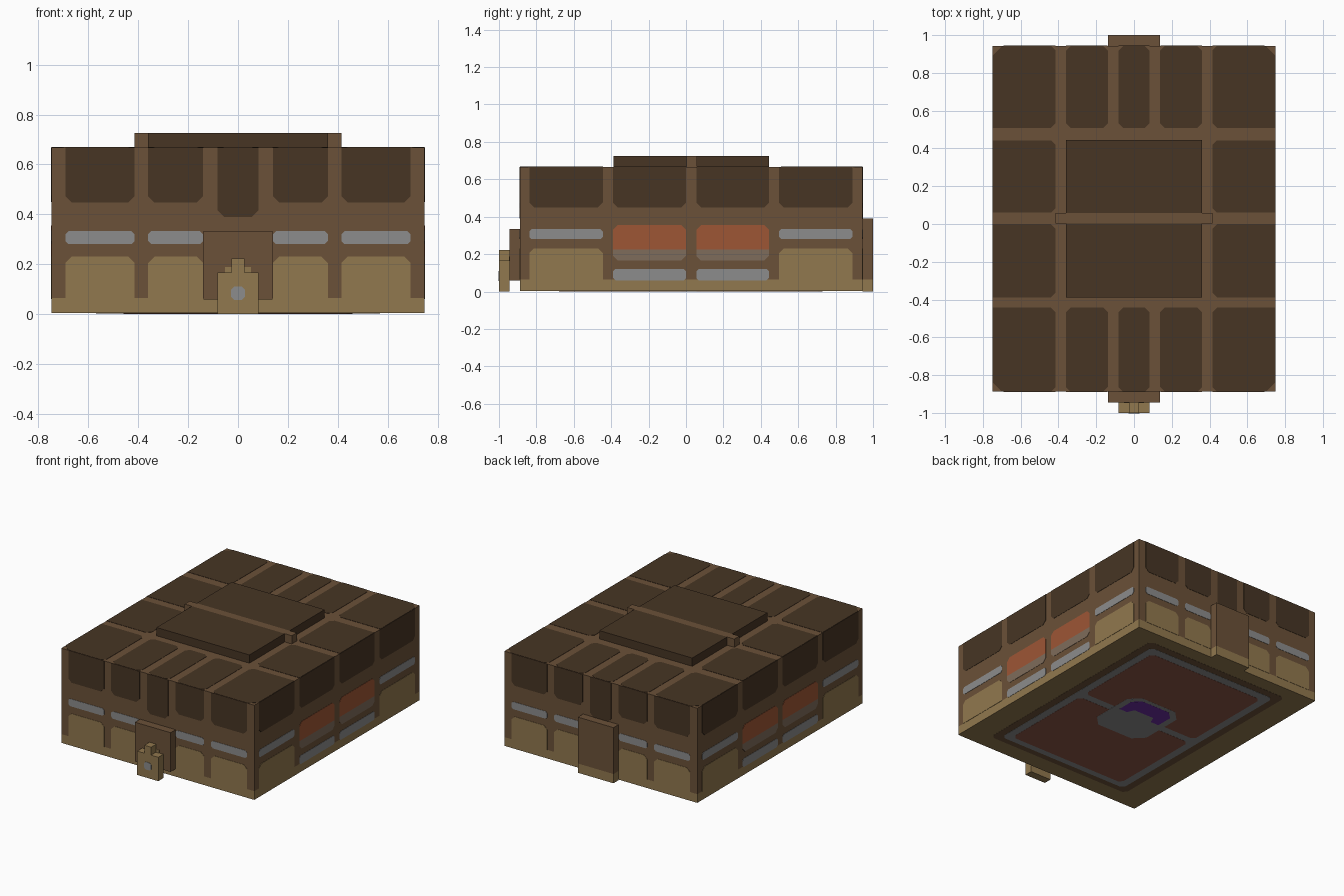
import bpy, bmesh
from mathutils import Vector

old = bpy.data.objects.get("Cube")
if old:
    bpy.data.objects.remove(old, do_unlink=True)


# Materials
def material(name, *rgb):
    lin = [((c / 255 + 0.055) / 1.055) ** 2.4 for c in rgb] + [1]
    m = bpy.data.materials.new(name)
    m.use_nodes = True
    m.diffuse_color = lin
    bsdf = next(n for n in m.node_tree.nodes if n.type == 'BSDF_PRINCIPLED')
    bsdf.inputs["Base Color"].default_value = lin
    bsdf.inputs["Roughness"].default_value = 0.9
    return m


DARK = material("dark wood", 71, 53, 36)
BROWN = material("brown frame", 107, 81, 56)
TAN = material("tan wood", 145, 120, 78)
GREY = material("grey metal", 140, 140, 140)
ORANGE = material("rust orange", 158, 86, 53)
TAUPE = material("dull taupe", 127, 108, 91)
RED = material("red brown", 140, 86, 69)
PURPLE = material("purple", 107, 46, 160)

# Body limits
W, FRONT, BACK, BASE, TOP = 0.748, -0.888, 0.943, 0.004, 0.667
BAND = 0.065


def finish(name, bm, mats):
    bmesh.ops.recalc_face_normals(bm, faces=bm.faces)
    mesh = bpy.data.meshes.new(name)
    bm.to_mesh(mesh)
    bm.free()
    for m in mats:
        mesh.materials.append(m)
    obj = bpy.data.objects.new(name, mesh)
    bpy.context.collection.objects.link(obj)
    return obj


def box(name, lo, hi, mat, low_mat=None):
    """Box; faces below BAND may take a second colour."""
    lo, hi = Vector(lo), Vector(hi)
    bm = bmesh.new()
    bmesh.ops.create_cube(bm, size=1)
    for v in bm.verts:
        v.co = (lo + hi) / 2 + v.co * (hi - lo)
    if low_mat:
        bmesh.ops.bisect_plane(bm, geom=bm.verts[:] + bm.edges[:] + bm.faces[:],
                               plane_co=(0, 0, BAND), plane_no=(0, 0, 1))
        for f in bm.faces:
            f.material_index = int(f.calc_center_median().z < BAND)
    return finish(name, bm, [mat, low_mat] if low_mat else [mat])


# Each side maps (u, v, height above surface) into space
SIDES = {
    "front": lambda u, v, d: (u, FRONT - d, v),
    "back": lambda u, v, d: (u, BACK + d, v),
    "left": lambda u, v, d: (W + d, u, v),
    "right": lambda u, v, d: (-W - d, u, v),
    "top": lambda u, v, d: (u, v, TOP + d),
    "bottom": lambda u, v, d: (u, v, BASE - d),
}


def outline(u0, u1, v0, v1, cuts):
    """Rectangle with corner cuts: low-left, low-right, top-right, top-left."""
    a, b, c, d = cuts
    pts = [(u0, v0 + a), (u0 + a, v0), (u1 - b, v0), (u1, v0 + b),
           (u1, v1 - c), (u1 - c, v1), (u0 + d, v1), (u0, v1 - d)]
    return list(dict.fromkeys(pts))


def plates(name, side, shapes, mat, height=0.002):
    """Thin painted plates on one side of the body."""
    bm = bmesh.new()
    to3 = SIDES[side]
    for pts in shapes:
        low = [bm.verts.new(to3(u, v, -0.001)) for u, v in pts]
        high = [bm.verts.new(to3(u, v, height)) for u, v in pts]
        bm.faces.new(low)
        bm.faces.new(high)
        for i in range(len(pts)):
            j = (i + 1) % len(pts)
            bm.faces.new((low[i], low[j], high[j], high[i]))
    return finish(name + "_" + side, bm, [mat])


def row(spans, v0, v1, cuts):
    return [outline(a, b, v0, v1, cuts) for a, b in spans]


def mirrored(spans):
    return spans + [(-b, -a) for a, b in spans]


# Main body and raised parts
box("body", (-W, FRONT, BASE), (W, BACK, TOP), BROWN, TAN)
box("roof_hatch_front", (-0.36, -0.388, TOP), (0.36, 0.003, 0.725), DARK)
box("roof_hatch_back", (-0.36, 0.058, TOP), (0.36, 0.445, 0.725), DARK)
box("roof_bar", (-0.415, 0.003, TOP), (0.415, 0.058, 0.725), BROWN)
box("front_plate", (-0.138, -0.944, 0.058), (0.138, FRONT, 0.333), BROWN)
box("back_plate", (-0.138, BACK, 0), (0.138, 1, 0.39), BROWN, TAN)

# Latch
box("latch", (-0.082, -1, 0), (0.082, -0.944, 0.167), TAN)
box("latch_knob", (-0.026, -1, 0.167), (0.026, -0.944, 0.223), TAN)
box("latch_shoulder", (-0.052, -0.947, 0.16), (0.052, -0.943, 0.188), TAN)
bolt = plates("latch_bolt", "front", [outline(-0.028, 0.028, 0.057, 0.11, [0.012] * 4)], GREY)
bolt.location.y = -1 - FRONT

# Corner cut patterns
C = 0.025
ALL, LOW, HIGH = (C, C, C, C), (C, C, 0, 0), (0, 0, C, C)
SMALL = (0.012,) * 4

# Front and back walls
wide = mirrored([(0.415, 0.692), (0.14, 0.36)])
for side in ("front", "back"):
    plates("upper_panels", side, row(wide, 0.447, TOP, LOW)
           + row([(-0.082, 0.082)], 0.39, TOP, LOW), DARK)
    plates("lower_panels", side, row(wide, BAND, 0.23, HIGH), TAN)
    plates("metal_strips", side, row(wide, 0.28, 0.332, SMALL), GREY)

# Left and right walls
outer = [(-0.838, -0.445), (0.497, 0.89)]
inner = [(-0.39, 0.0), (0.055, 0.443)]
for side in ("left", "right"):
    plates("upper_panels", side, row(outer + inner, 0.45, TOP, LOW), DARK)
    plates("lower_panels", side, row(outer, BAND, 0.23, HIGH), TAN)
    plates("metal_strips", side, row(outer, 0.28, 0.334, SMALL), GREY)
    plates("floor_strips", side, row(inner, 0.06, 0.12, SMALL), GREY)
    plates("rust_panels", side, row(inner, 0.225, 0.355, HIGH), ORANGE)
    plates("taupe_strips", side, row(inner, 0.165, 0.225, LOW), TAUPE)

# Roof panels
middle = mirrored([(0.138, 0.36)]) + [(-0.082, 0.082)]
roof = row(middle, 0.508, BACK, ALL) + row(middle, FRONT, -0.443, ALL)
for v0, v1 in ((0.508, BACK), (0.06, 0.443), (-0.388, 0.0), (FRONT, -0.443)):
    end_low = 0.05 if v0 == FRONT else 0
    end_high = 0.05 if v1 == BACK else 0
    roof.append(outline(0.415, W, v0, v1, (C, end_low, end_high, C)))
    roof.append(outline(-W, -0.415, v0, v1, (end_low, C, C, end_high)))
plates("roof_panels", "top", roof, DARK)

# Underside
plates("brown_border", "bottom", [outline(-0.57, 0.57, -0.77, 0.845, ALL)], BROWN, 0.001)
plates("metal_border", "bottom", [outline(-0.515, 0.515, -0.725, 0.79, ALL)], GREY, 0.002)
plates("red_panels", "bottom", row([(-0.46, 0.46)], -0.68, 0.0, ALL)
       + row([(-0.46, 0.46)], 0.056, 0.73, ALL), RED, 0.003)
plates("centre_metal", "bottom", [outline(-0.21, 0.21, -0.195, 0.25, [0.07] * 4)], GREY, 0.0035)
half_arch = [(0.08, 0.1), (0.1, 0.05), (0.165, 0.05), (0.165, 0.17), (0.11, 0.22)]
arch = half_arch + [(-x, y) for x, y in reversed(half_arch)]
plates("purple_arch", "bottom", [arch], PURPLE, 0.004)
